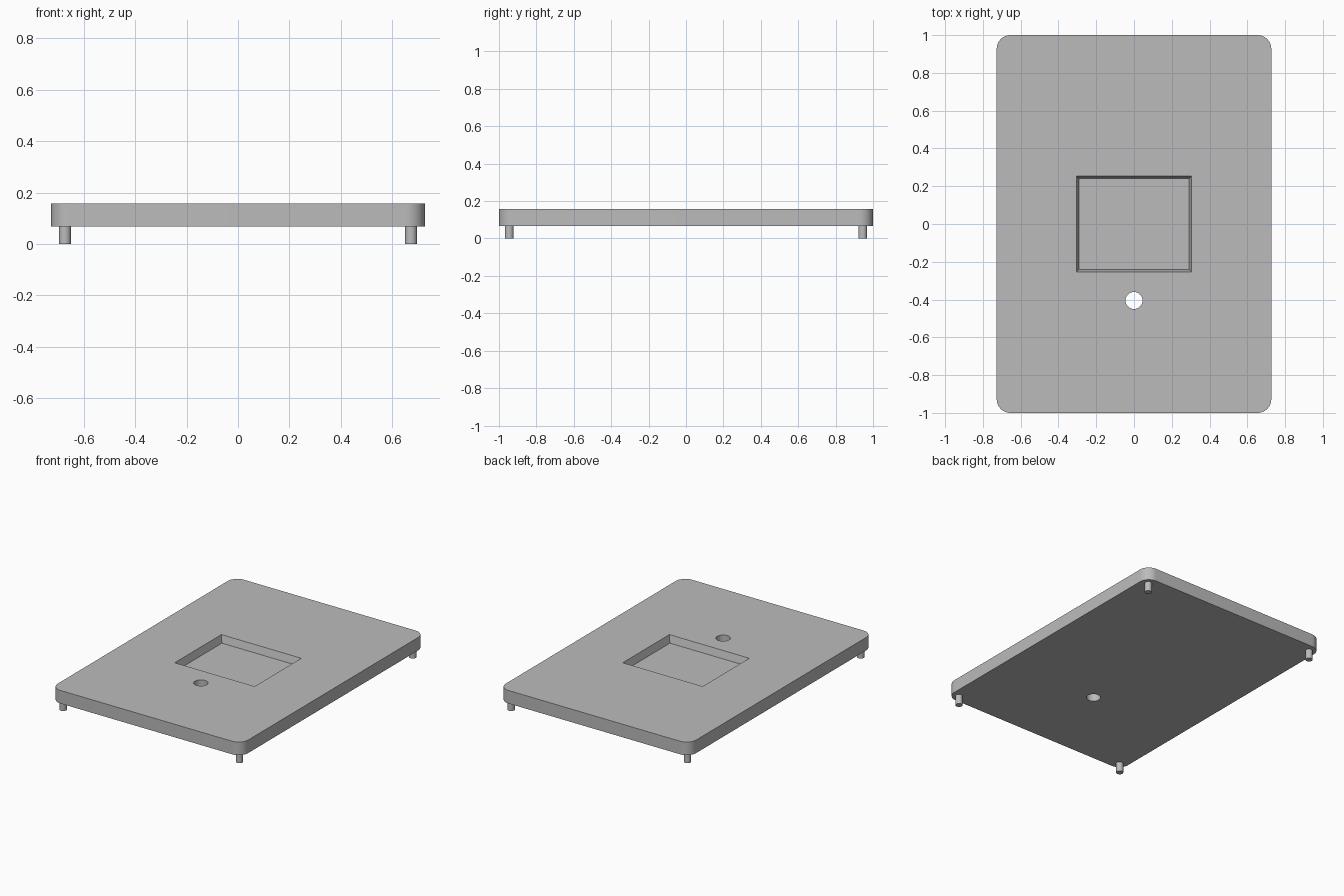
import bpy
import bmesh
from mathutils import Matrix

default = bpy.data.objects.get("Cube")
if default:
    bpy.data.objects.remove(default, do_unlink=True)

HALF_X, HALF_Y = 0.727, 1.0
BOTTOM, TOP = 0.067, 0.157
CORNER = 0.073

grey = bpy.data.materials.new("plain_grey")
grey.use_nodes = True
grey.diffuse_color = (0.5, 0.5, 0.5, 1)
shader = next(n for n in grey.node_tree.nodes if n.type == "BSDF_PRINCIPLED")
shader.inputs["Base Color"].default_value = grey.diffuse_color


def finish(name, bm):
    mesh = bpy.data.meshes.new(name)
    bmesh.ops.recalc_face_normals(bm, faces=bm.faces)
    bm.to_mesh(mesh)
    bm.free()
    mesh.materials.append(grey)
    obj = bpy.data.objects.new(name, mesh)
    bpy.context.collection.objects.link(obj)
    return obj


def activate(obj):
    bpy.ops.object.select_all(action="DESELECT")
    obj.select_set(True)
    bpy.context.view_layer.objects.active = obj


def box(half_x, half_y, low, high):
    bm = bmesh.new()
    size = Matrix.Diagonal((half_x * 2, half_y * 2, high - low, 1))
    place = Matrix.Translation((0, 0, (low + high) / 2))
    bmesh.ops.create_cube(bm, size=1, matrix=place @ size)
    return bm


def cylinder(name, x, y, radius, low, high):
    bm = bmesh.new()
    bmesh.ops.create_cone(bm, cap_ends=True, segments=48, radius1=radius,
                          radius2=radius, depth=high - low,
                          matrix=Matrix.Translation((x, y, (low + high) / 2)))
    return finish(name, bm)


def cut(target, cutter):
    cutter.hide_render = True
    mod = target.modifiers.new("cut", "BOOLEAN")
    mod.operation = "DIFFERENCE"
    mod.solver = "EXACT"
    mod.object = cutter
    activate(target)
    bpy.ops.object.modifier_apply(modifier=mod.name)
    bpy.data.objects.remove(cutter, do_unlink=True)


# Plate with rounded upright corners
bm = box(HALF_X, HALF_Y, BOTTOM, TOP)
uprights = [e for e in bm.edges if abs(e.verts[0].co.z - e.verts[1].co.z) > 0.01]
bmesh.ops.bevel(bm, geom=uprights, offset=CORNER, segments=12,
                profile=0.5, affect="EDGES")
plate = finish("plate", bm)

# Rectangular pocket with sloping walls, extended above the plate for the cut
floor = TOP - 0.05
bm = box(0.291, 0.24, floor, TOP + 0.05)
for v in bm.verts:
    if v.co.z > TOP:
        v.co.x *= 1 + 2 * 0.014 / 0.291
        v.co.y *= 1 + 2 * 0.014 / 0.24
cut(plate, finish("pocket_cutter", bm))

# Round hole right through
cut(plate, cylinder("hole_cutter", 0, -0.405, 0.045, BOTTOM - 0.1, TOP + 0.1))

# Four short feet
feet = []
for side, x in (("left", 0.673), ("right", -0.673)):
    for end, y in (("front", -0.945), ("back", 0.945)):
        feet.append(cylinder(f"{end}_{side}_foot", x, y, 0.023, 0, BOTTOM))

for obj in [plate] + feet:
    activate(obj)
    bpy.ops.object.shade_smooth_by_angle()
